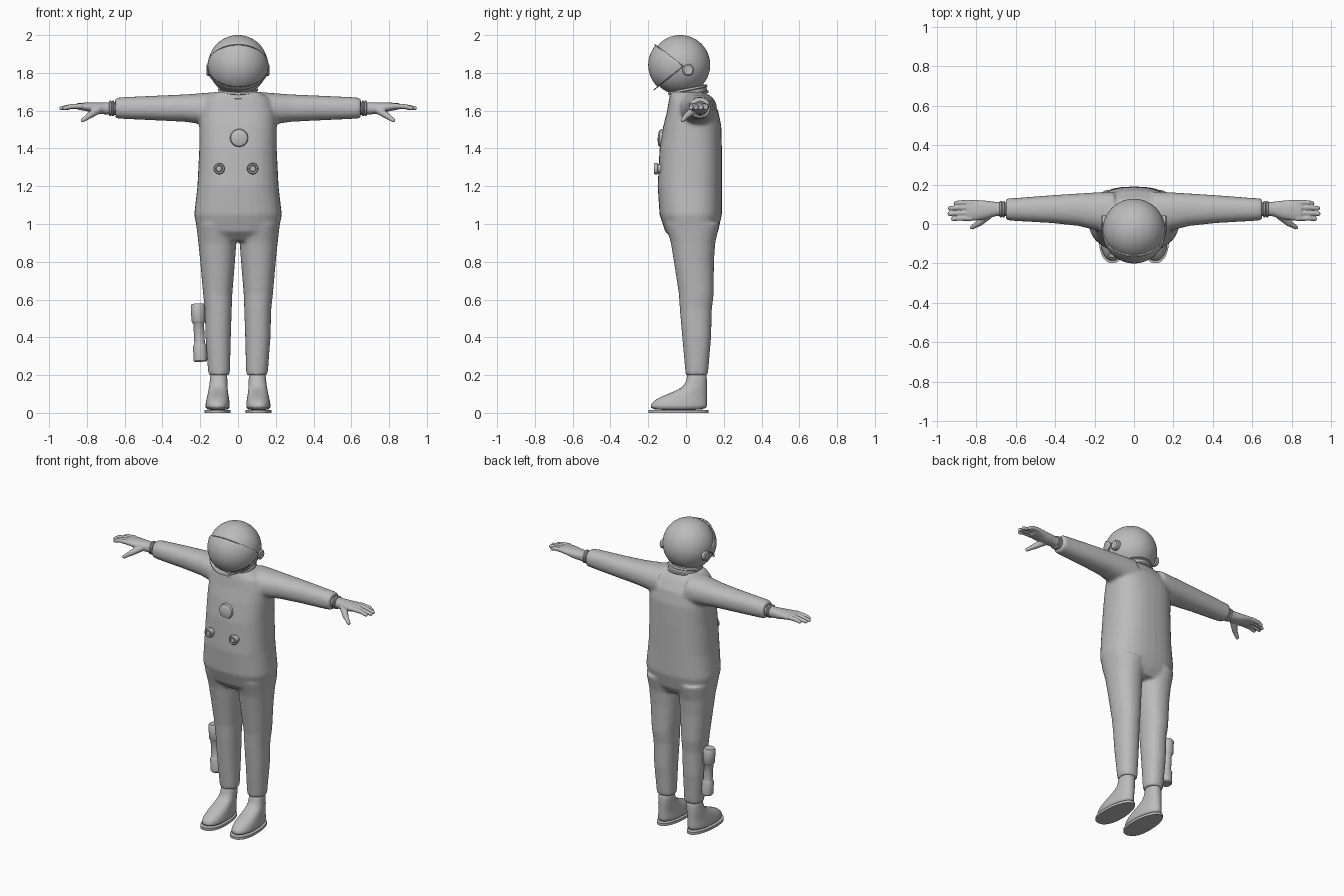
import bpy, bmesh, math
from mathutils import Vector, Matrix

if "Cube" in bpy.data.objects:
    bpy.data.objects.remove(bpy.data.objects["Cube"], do_unlink=True)

grey = bpy.data.materials.new("plain grey")
grey.use_nodes = True
grey.diffuse_color = (0.5, 0.5, 0.5, 1)
grey.node_tree.nodes["Principled BSDF"].inputs["Base Color"].default_value = (0.5, 0.5, 0.5, 1)


def finish(name, bm, voxel=0, smooth=0, subsurf=0, angle=40):
    """Turn a bmesh into a shaded object, optionally fusing its volumes."""
    bmesh.ops.recalc_face_normals(bm, faces=bm.faces)
    mesh = bpy.data.meshes.new(name)
    bm.to_mesh(mesh)
    bm.free()
    obj = bpy.data.objects.new(name, mesh)
    bpy.context.collection.objects.link(obj)
    mesh.materials.append(grey)
    bpy.ops.object.select_all(action="DESELECT")
    bpy.context.view_layer.objects.active = obj
    obj.select_set(True)
    bpy.ops.object.shade_smooth_by_angle(angle=math.radians(angle))
    if voxel:
        remesh = obj.modifiers.new("Fuse", "REMESH")
        remesh.mode = "VOXEL"
        remesh.voxel_size = voxel
        remesh.use_smooth_shade = True
        soft = obj.modifiers.new("Soften", "SMOOTH")
        soft.factor, soft.iterations = 0.5, smooth
    if subsurf:
        sub = obj.modifiers.new("Subdivision", "SUBSURF")
        sub.levels = sub.render_levels = subsurf
    return obj


def loft(bm, rings, axis="z", side=1, power=0.9, taper=0, count=32):
    """Skin rings given as (position, a low, a high, b low, b high)."""
    loops = []
    for t, a0, a1, b0, b1 in rings:
        loop = []
        for i in range(count):
            c, s = (f(2 * math.pi * i / count) for f in (math.cos, math.sin))
            u = math.copysign(abs(c) ** power, c) * (1 - taper * s)
            v = math.copysign(abs(s) ** power, s)
            a = (a0 + a1) / 2 + u * (a1 - a0) / 2
            b = (b0 + b1) / 2 + v * (b1 - b0) / 2
            x, y, z = (a, b, t) if axis == "z" else (t, a, b)
            loop.append(bm.verts.new((x * side, y, z)))
        loops.append(loop)
    for low, high in zip(loops, loops[1:]):
        for i in range(count):
            j = (i + 1) % count
            bm.faces.new((low[i], low[j], high[j], high[i]))
    bm.faces.new(loops[0])
    bm.faces.new(loops[-1])


def capsule(bm, a, ra, b, rb, side):
    """Rounded tapered segment: a cone with a ball at each end."""
    a, b = (Vector((p[0] * side, p[1], p[2])) for p in (a, b))
    for p, r in ((a, ra), (b, rb)):
        bmesh.ops.create_uvsphere(bm, u_segments=16, v_segments=10, radius=r,
                                  matrix=Matrix.Translation(p))
    turn = Vector((0, 0, 1)).rotation_difference(b - a).to_matrix().to_4x4()
    bmesh.ops.create_cone(bm, cap_ends=True, segments=16, radius1=ra, radius2=rb,
                          depth=(b - a).length, matrix=Matrix.Translation((a + b) / 2) @ turn)


def lathe(bm, profile, origin, direction, steps=32):
    """Spin (radius, height) points around a direction."""
    turn = Vector((0, 0, 1)).rotation_difference(Vector(direction)).to_matrix().to_4x4()
    verts = [bm.verts.new((r, 0, h)) for r, h in profile]
    edges = [bm.edges.new(pair) for pair in zip(verts, verts[1:])]
    bmesh.ops.spin(bm, geom=verts + edges, cent=(0, 0, 0), axis=(0, 0, 1),
                   angle=2 * math.pi, steps=steps)
    bmesh.ops.remove_doubles(bm, verts=bm.verts[:], dist=0.0001)
    bm.transform(Matrix.Translation(origin) @ turn)


# Suit: torso, legs and sleeves fused together
bm = bmesh.new()
loft(bm, [(0.91, -0.19, 0.19, -0.06, 0.14), (0.96, -0.215, 0.215, -0.11, 0.17),
          (1.05, -0.232, 0.232, -0.14, 0.19), (1.2, -0.215, 0.215, -0.15, 0.19),
          (1.4, -0.205, 0.205, -0.14, 0.19), (1.52, -0.205, 0.205, -0.12, 0.187),
          (1.6, -0.2, 0.2, -0.1, 0.17), (1.66, -0.175, 0.175, -0.09, 0.135),
          (1.7, -0.12, 0.12, -0.08, 0.1)], power=0.8)
for side in (1, -1):
    loft(bm, [(0.2, 0.043, 0.157, -0.002, 0.116), (0.4, 0.038, 0.172, -0.02, 0.133),
              (0.55, 0.033, 0.176, -0.033, 0.137), (0.63, 0.03, 0.185, -0.038, 0.147),
              (0.8, 0.016, 0.2, -0.064, 0.148), (0.9, 0.009, 0.21, -0.08, 0.155),
              (1.0, 0.0, 0.222, -0.11, 0.178)], side=side)
    loft(bm, [(0.1, -0.05, 0.165, 1.51, 1.7), (0.2, -0.03, 0.16, 1.53, 1.692),
              (0.28, -0.01, 0.155, 1.541, 1.686), (0.42, 0.005, 0.146, 1.548, 1.68),
              (0.6, 0.015, 0.132, 1.556, 1.672), (0.65, 0.02, 0.13, 1.56, 1.668)],
         axis="x", side=side)
finish("suit", bm, voxel=0.01, smooth=6)

for side, label in ((1, "left"), (-1, "right")):
    # Boot and sole
    bm = bmesh.new()
    loft(bm, [(0.012, 0.043, 0.173, -0.192, 0.112), (0.04, 0.043, 0.173, -0.192, 0.113),
              (0.07, 0.046, 0.168, -0.168, 0.112), (0.1, 0.052, 0.16, -0.1, 0.112),
              (0.13, 0.055, 0.155, -0.02, 0.112), (0.17, 0.057, 0.148, 0.005, 0.112),
              (0.23, 0.055, 0.148, 0.006, 0.108)], side=side, taper=0.1, count=24)
    finish(label + "_boot", bm, subsurf=1, angle=60)
    bm = bmesh.new()
    loft(bm, [(0, 0.04, 0.178, -0.199, 0.118), (0.016, 0.04, 0.178, -0.199, 0.118)],
         side=side, taper=0.12, count=48)
    finish(label + "_sole", bm)

    # Glove: palm, four fingers and thumb
    bm = bmesh.new()
    loft(bm, [(0.64, 0.04, 0.11, 1.577, 1.645), (0.7, 0.04, 0.112, 1.58, 1.643),
              (0.75, 0.026, 0.118, 1.585, 1.643), (0.8, 0.018, 0.122, 1.597, 1.643),
              (0.85, 0.018, 0.12, 1.606, 1.64)], axis="x", side=side)
    for y, tip in ((0.029, 0.918), (0.055, 0.936), (0.083, 0.933), (0.108, 0.905)):
        bend = (0.885, y, 1.622)
        capsule(bm, (0.83, y, 1.624), 0.0145, bend, 0.0125, side)
        capsule(bm, bend, 0.0125, (tip, y - 0.003, 1.613), 0.011, side)
    capsule(bm, (0.74, 0.045, 1.605), 0.022, (0.785, 0.005, 1.575), 0.017, side)
    capsule(bm, (0.785, 0.005, 1.575), 0.016, (0.822, -0.017, 1.549), 0.011, side)
    finish(label + "_glove", bm, voxel=0.004, smooth=2)

    # Wrist ring
    bm = bmesh.new()
    lathe(bm, [(0.034, 0), (0.041, 0.003), (0.041, 0.01), (0.036, 0.014), (0.041, 0.018),
               (0.041, 0.025), (0.034, 0.028)], (0.655 * side, 0.075, 1.612), (side, 0, 0))
    finish(label + "_wrist_ring", bm)

    # Ear pivot of the visor
    bm = bmesh.new()
    lathe(bm, [(0, 0.025), (0.024, 0.025), (0.031, 0.018), (0.031, 0)],
          (0.142 * side, 0.012, 1.815), (side, 0, 0))
    finish(label + "_visor_pivot", bm)

# Helmet shell
centre = Vector((0, -0.03, 1.842))
bm = bmesh.new()
bmesh.ops.create_uvsphere(bm, u_segments=48, v_segments=32, radius=0.158,
                          matrix=Matrix.Translation(centre))
finish("helmet", bm)

# Visor: wedge of a slightly larger sphere, hinged at the ears
up_edge, low_edge = Vector((0, -0.15, 0.115)), Vector((0, -0.155, -0.125))
hinge = Vector((0, -0.015, 1.835))
bm = bmesh.new()
bmesh.ops.create_uvsphere(bm, u_segments=64, v_segments=40, radius=0.161,
                          matrix=Matrix.Translation(centre + Vector((0, -0.009, 0))))
for edge, flip in ((up_edge, 1), (low_edge, -1)):
    normal = Vector((0, edge.z, -edge.y)) * flip
    bmesh.ops.bisect_plane(bm, geom=bm.verts[:] + bm.edges[:] + bm.faces[:],
                           plane_co=hinge, plane_no=normal, clear_outer=True)
visor = finish("visor", bm)
shell = visor.modifiers.new("Thickness", "SOLIDIFY")
shell.thickness = 0.008

# Thin rim along the visor's upper and lower edges
for name, edge, width in (("visor_upper_rim", up_edge, 0.16), ("visor_lower_rim", low_edge, 0.164)):
    curve = bpy.data.curves.new(name, "CURVE")
    curve.dimensions = "3D"
    curve.bevel_depth = 0.0025
    line = curve.splines.new("POLY")
    line.points.add(40)
    for i, point in enumerate(line.points):
        turn = math.pi * i / 40
        p = hinge + edge * math.sin(turn) + Vector((width * math.cos(turn), 0, 0))
        point.co = (*p, 1)
    curve.materials.append(grey)
    bpy.context.collection.objects.link(bpy.data.objects.new(name, curve))

# Ribbed neck ring, tilted forward
bm = bmesh.new()
lathe(bm, [(0.085, -0.025), (0.104, -0.022), (0.107, -0.012), (0.1, -0.007), (0.1, 0.008),
           (0.107, 0.012), (0.104, 0.022), (0.085, 0.025)], (0, 0.012, 1.696), (0, -0.2, 1), 48)
finish("neck_ring", bm)

# Chest badge and two hose connectors
bm = bmesh.new()
lathe(bm, [(0, 0.022), (0.03, 0.019), (0.044, 0.013), (0.048, 0.005), (0.048, -0.02)],
      (0.006, -0.128, 1.455), (0, -1, 0.08))
finish("chest_badge", bm)
for x, label in ((0.078, "left"), (-0.1, "right")):
    bm = bmesh.new()
    lathe(bm, [(0, 0.024), (0.014, 0.024), (0.017, 0.02), (0.019, 0.026), (0.026, 0.026),
               (0.03, 0.02), (0.03, 0.008), (0.025, 0.004), (0.025, -0.02)],
          (x, -0.144, 1.293), (0, -1, 0))
    finish(label + "_connector", bm)

# Canister strapped to the right shin
bm = bmesh.new()
lathe(bm, [(0, -0.155), (0.03, -0.155), (0.036, -0.148), (0.036, -0.072), (0.031, -0.062),
           (0.028, -0.055), (0.028, 0.045), (0.032, 0.053), (0.037, 0.062), (0.037, 0.145),
           (0.031, 0.154), (0, 0.154)], (-0.206, 0.06, 0.425), (-0.05, 0, 1))
finish("shin_canister", bm)
